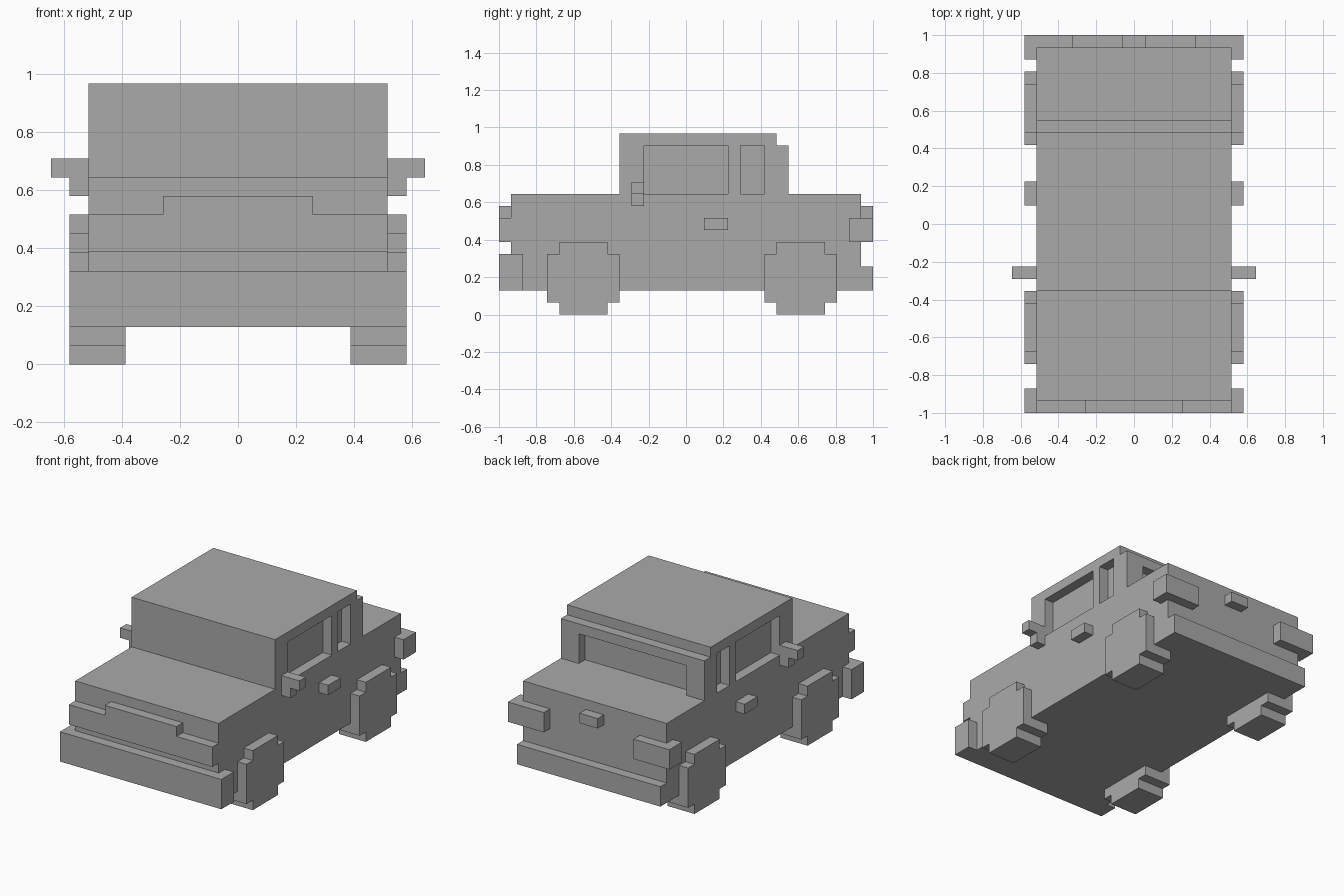
import bpy
import bmesh

U = 2 / 31  # size of one building block; y runs 0..31 from front to back

cube = bpy.data.objects.get("Cube")
if cube:
    bpy.data.objects.remove(cube, do_unlink=True)

paint = bpy.data.materials.new("plain grey")
paint.use_nodes = True
GREY = (0.4, 0.4, 0.4, 1)
paint.diffuse_color = GREY
paint.node_tree.nodes["Principled BSDF"].inputs["Base Color"].default_value = GREY


def prism(name, outline, x0, x1):
    """Extrude a (y, z) side outline from x0 to x1, all in blocks."""
    bm = bmesh.new()
    verts = [bm.verts.new((x0 * U, y * U - 1, z * U)) for y, z in outline]
    face = bm.faces.new(verts)
    extruded = bmesh.ops.extrude_face_region(bm, geom=[face])
    moved = [v for v in extruded["geom"] if isinstance(v, bmesh.types.BMVert)]
    bmesh.ops.translate(bm, verts=moved, vec=((x1 - x0) * U, 0, 0))
    bmesh.ops.recalc_face_normals(bm, faces=bm.faces)
    mesh = bpy.data.meshes.new(name)
    bm.to_mesh(mesh)
    bm.free()
    mesh.materials.append(paint)
    obj = bpy.data.objects.new(name, mesh)
    bpy.context.collection.objects.link(obj)
    return obj


def box(name, x, y, z):
    return prism(name, [(y[0], z[0]), (y[0], z[1]), (y[1], z[1]), (y[1], z[0])], *x)


def pair(make, name, shape, x0, x1):
    """Build a part on the left and its mirror image on the right."""
    return [make("left_" + name, shape, x0, x1), make("right_" + name, shape, -x1, -x0)]


def block(name, shape, x0, x1):
    return box(name, (x0, x1), *shape)


def cut(target, cutter):
    mod = target.modifiers.new("window", "BOOLEAN")
    mod.operation = "DIFFERENCE"
    mod.solver = "EXACT"
    mod.object = cutter
    cutter.hide_render = True
    bpy.context.view_layer.objects.active = target
    bpy.ops.object.modifier_apply(modifier=mod.name)
    bpy.data.objects.remove(cutter, do_unlink=True)


# Lower body with the rear bumper ledge
prism("body", [(1, 2), (1, 10), (30, 10), (30, 4), (31, 4), (31, 2)], -8, 8)

# Cabin with recessed side and rear windows
cabin = prism("cabin", [(10, 10), (10, 15), (23, 15), (23, 14), (24, 14), (24, 10)], -8, 8)
cutters = [box("rear_window_cutter", (-6, 6), (23, 25), (9, 13))]
for span in ((12, 19), (20, 22)):
    cutters += pair(block, "window_cutter", (span, (9, 14)), 7, 9)
for cutter in cutters:
    cut(cabin, cutter)

# Front bumper wrapping round the corners
box("front_bumper", (-9, 9), (0, 1), (2, 5))
pair(block, "bumper_corner", ((1, 2), (2, 5)), 8, 9)

# Grille with a raised middle
box("grille", (-8, 8), (0, 1), (6, 8))
box("grille_top", (-4, 4), (0, 1), (8, 9))

# Tail lamps wrapping round the corners, and the boot handle
pair(block, "tail_lamp", ((30, 31), (6, 8)), 5, 9)
pair(block, "tail_lamp_side", ((29, 30), (6, 8)), 8, 9)
box("boot_handle", (-1, 1), (30, 31), (8, 9))

# Door handles and mirrors
pair(block, "door_handle", ((17, 19), (7, 8)), 8, 9)
pair(block, "mirror_stem", ((11, 12), (9, 10)), 8, 9)
pair(block, "mirror", ((11, 12), (10, 11)), 8, 10)

# Wheels: stepped octagons
for name, y in (("front_wheel", 4), ("rear_wheel", 22)):
    a, b, c, d = y, y + 1, y + 5, y + 6
    pair(prism, name, [(b, 0), (b, 1), (a, 1), (a, 5), (b, 5), (b, 6),
                       (c, 6), (c, 5), (d, 5), (d, 1), (c, 1), (c, 0)], 6, 9)
